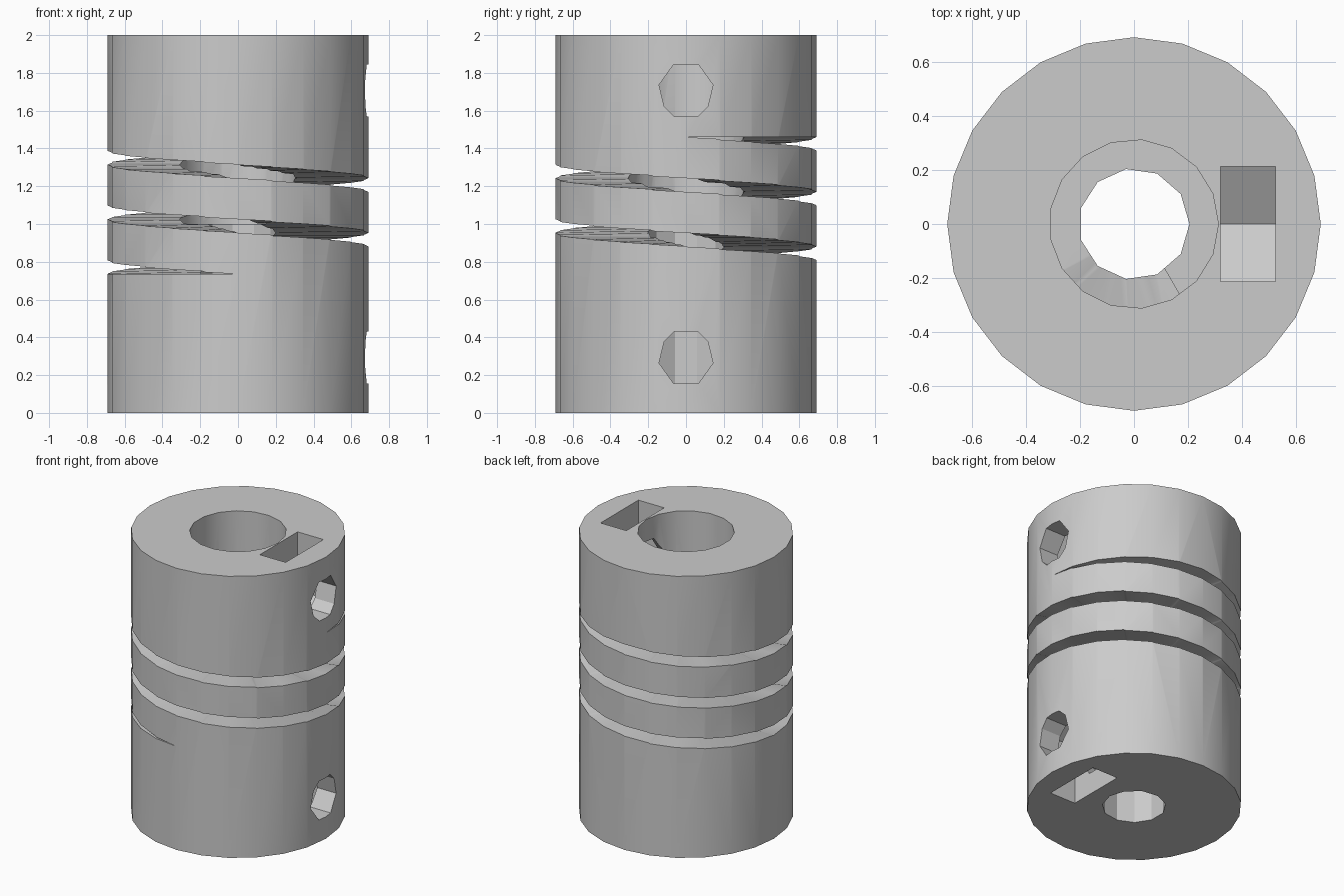
import bpy, bmesh
from math import sin, cos, radians, tau

cube = bpy.data.objects.get("Cube")
if cube:
    bpy.data.objects.remove(cube, do_unlink=True)

RADIUS, HEIGHT = 0.69, 2.0

grey = bpy.data.materials.new("plain_grey")
grey.use_nodes = True
grey.diffuse_color = (0.6, 0.6, 0.6, 1)
shader = next(n for n in grey.node_tree.nodes if n.type == 'BSDF_PRINCIPLED')
shader.inputs["Base Color"].default_value = grey.diffuse_color


def finish(name, bm):
    bmesh.ops.recalc_face_normals(bm, faces=bm.faces)
    mesh = bpy.data.meshes.new(name)
    bm.to_mesh(mesh)
    bm.free()
    mesh.materials.append(grey)
    obj = bpy.data.objects.new(name, mesh)
    bpy.context.collection.objects.link(obj)
    return obj


def prism(name, outline, offset):
    """Extrude a closed outline of 3D points by an offset."""
    bm = bmesh.new()
    face = bm.faces.new([bm.verts.new(p) for p in outline])
    new = bmesh.ops.extrude_face_region(bm, geom=[face])["geom"]
    verts = [v for v in new if isinstance(v, bmesh.types.BMVert)]
    bmesh.ops.translate(bm, vec=offset, verts=verts)
    return finish(name, bm)


def cylinder(name, radius, sides, z0, z1):
    ring = [(radius * cos(tau * i / sides), radius * sin(tau * i / sides), z0)
            for i in range(sides)]
    return prism(name, ring, (0, 0, z1 - z0))


def helical_slit(name, z0, z1, pitch, inner, outer):
    """Spiral band a quarter pitch thick, tapering out at both end heights."""
    bm = bmesh.new()
    step, last = 15, None
    for t in range(0, 990 + step, step):
        top = z0 + pitch * t / 360
        low = max(z0, top - pitch / 4)
        top = min(z1, top)
        a = radians(-90 - t)
        ring = [bm.verts.new((r * cos(a), r * sin(a), z)) for r, z in
                ((inner, low), (outer, low), (outer, top), (inner, top))]
        if last:
            for i in range(4):
                j = (i + 1) % 4
                bm.faces.new((last[i], last[j], ring[j], ring[i]))
        last = ring
    bmesh.ops.remove_doubles(bm, verts=bm.verts, dist=0.0005)
    bmesh.ops.triangulate(bm, faces=bm.faces)
    return finish(name, bm)


# Main sleeve
body = cylinder("coupling_body", RADIUS, 24, 0, HEIGHT)

# Stepped shaft bore: narrow below, wide above
cutters = [cylinder("narrow_bore", 0.205, 11, -0.1, 1.1),
           cylinder("wide_bore", 0.312, 17, 1.0, HEIGHT + 0.1)]

# Clamp screw holes and nut pockets, mirrored top to bottom
half_hole = [(0.066, 0.138), (0.143, 0.03), (0.115, -0.085), (0.06, -0.138)]
hole = half_hole + [(-y, z) for y, z in reversed(half_hole)]
pocket = [(-0.212, -0.122), (0, -0.244), (0.212, -0.122), (0.212, 0.4), (-0.212, 0.4)]
for label, centre, flip in (("upper", 1.706, 1), ("lower", 0.294, -1)):
    cutters.append(prism(label + "_screw_hole",
                         [(0.1, y, centre + flip * z) for y, z in hole], (0.7, 0, 0)))
    cutters.append(prism(label + "_nut_pocket",
                         [(0.32, y, centre + flip * z) for y, z in pocket], (0.203, 0, 0)))

# Flexible spiral slit
cutters.append(helical_slit("spiral_slit", 0.735, 1.46, 0.29, 0.12, 0.85))

# Cut everything out of the sleeve
bpy.ops.object.select_all(action='DESELECT')
body.select_set(True)
bpy.context.view_layer.objects.active = body
for cutter in cutters:
    cutter.hide_render = True
    mod = body.modifiers.new(cutter.name, 'BOOLEAN')
    mod.operation, mod.solver, mod.object = 'DIFFERENCE', 'EXACT', cutter
    bpy.ops.object.modifier_apply(modifier=mod.name)
    bpy.data.objects.remove(cutter, do_unlink=True)

bpy.ops.object.shade_smooth_by_angle(angle=radians(30))
